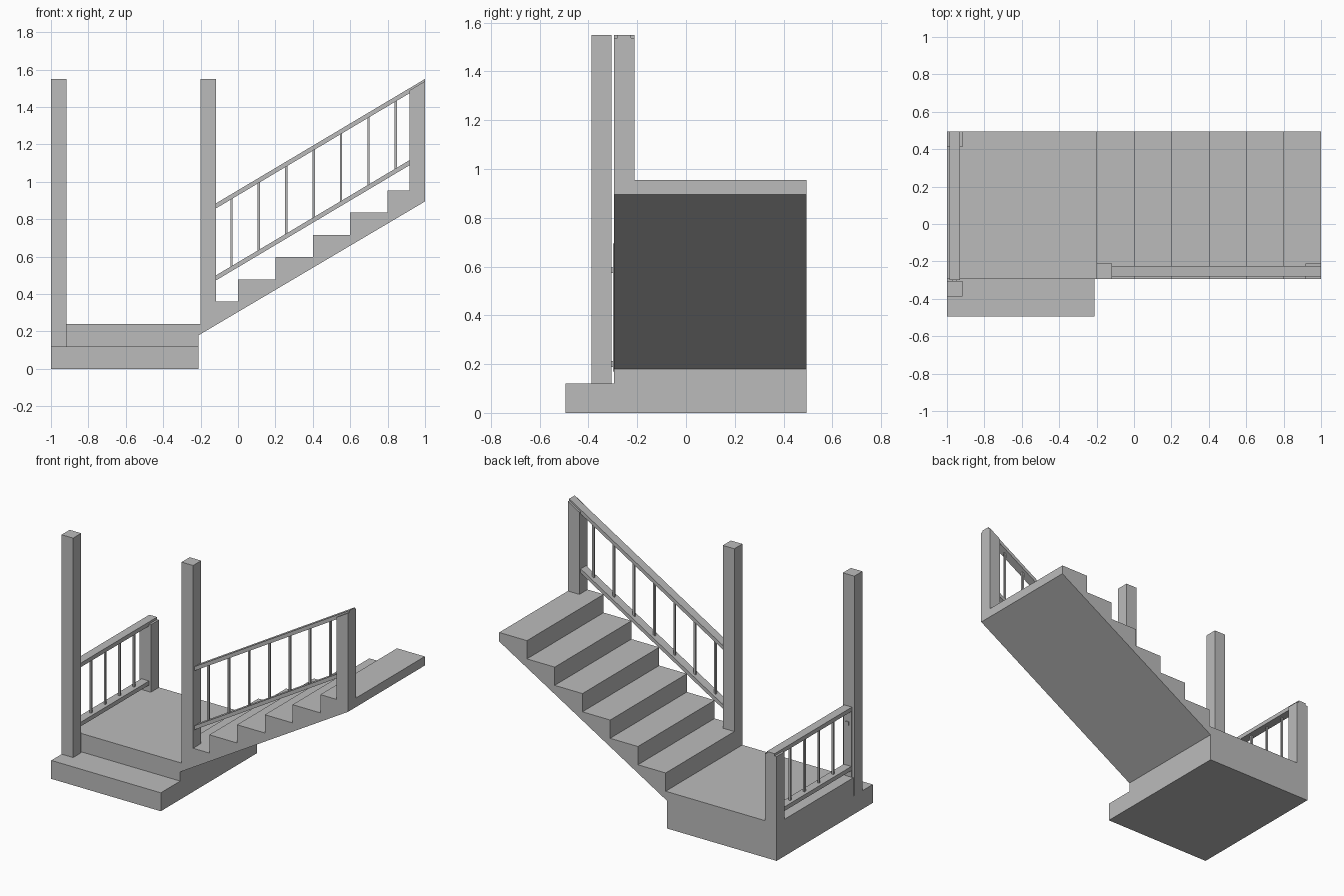
import bpy, bmesh
from mathutils import Vector

cube = bpy.data.objects.get("Cube")
if cube:
    bpy.data.objects.remove(cube, do_unlink=True)

GREY = (0.5, 0.5, 0.5, 1)
mat = bpy.data.materials.new("plain grey")
mat.use_nodes = True
mat.diffuse_color = GREY
mat.node_tree.nodes["Principled BSDF"].inputs["Base Color"].default_value = GREY


def prism(name, profile, y0, y1):
    """Extrude an (x, z) outline from y0 to y1."""
    bm = bmesh.new()
    face = bm.faces.new([bm.verts.new((x, y0, z)) for x, z in profile])
    out = bmesh.ops.extrude_face_region(bm, geom=[face])
    moved = [g for g in out["geom"] if isinstance(g, bmesh.types.BMVert)]
    bmesh.ops.translate(bm, verts=moved, vec=Vector((0, y1 - y0, 0)))
    bmesh.ops.recalc_face_normals(bm, faces=bm.faces)
    mesh = bpy.data.meshes.new(name)
    bm.to_mesh(mesh)
    bm.free()
    mesh.materials.append(mat)
    obj = bpy.data.objects.new(name, mesh)
    bpy.context.collection.objects.link(obj)
    return obj


def box(name, x0, x1, y0, y1, z0, z1):
    return prism(name, [(x0, z0), (x1, z0), (x1, z1), (x0, z1)], y0, y1)


SIDE, BACK = -0.295, 0.495    # depth limits of the landing and flight
POST = 0.083                  # newel post width
RISE, RUN = 0.119, 0.2
FOOT = -0.2                   # where the flight starts
SLOPE = RISE / RUN

# Landing and its lower front step
box("landing", -1, -0.21, SIDE, BACK, 0, 0.24)
box("front_step", -1, -0.21, -BACK, SIDE, 0, 0.12)

# Flight: stepped top with a sloping underside
steps = [(-0.21, 0.18), (-0.21, 0.24), (FOOT, 0.24)]
for i in range(6):
    z = 0.24 + RISE * (i + 1)
    steps += [(FOOT + RUN * i, z), (FOOT + RUN * (i + 1), z)]
steps.append((1, 0.895))
prism("stair_flight", steps, SIDE, BACK)

# Newel posts
box("front_post", -1, -1 + POST, -0.388, -0.305, 0.12, 1.55)
box("stair_foot_post", FOOT, FOOT + POST, SIDE, SIDE + POST, 0.24, 1.55)
box("landing_back_post", -1, -1 + POST, BACK - POST, BACK, 0.24, 0.68)


def rail_z(x):
    """Top of the stair handrail at x."""
    return 1.55 + (x - 1) * SLOPE


px = 1 - POST
prism("stair_head_post", [(px, 0.9), (1, 0.9), (1, rail_z(1) - 0.012),
                          (px, rail_z(px) - 0.012)], SIDE, SIDE + POST)

# Sloping rails and balusters beside the flight
GAP, THICK = 0.385, 0.027
RAIL_Y0, RAIL_Y1 = -0.281, -0.225
mid_y = (RAIL_Y0 + RAIL_Y1) / 2
start = FOOT + POST


def stair_rail(name, end, drop):
    a, b = rail_z(start) - drop, rail_z(end) - drop
    prism(name, [(start, a - THICK), (end, b - THICK), (end, b), (start, a)],
          RAIL_Y0, RAIL_Y1)


stair_rail("stair_handrail", 1, 0)
stair_rail("stair_lower_rail", px, GAP)
R = 0.006
for i in range(7):
    x = -0.035 + 0.1465 * i
    box(f"stair_baluster_{i + 1}", x - R, x + R, mid_y - R, mid_y + R,
        rail_z(x) - GAP - 0.01, rail_z(x) - 0.015)

# Level rails and balusters on the open side of the landing
RX0, RX1, TOP = -0.986, -0.93, 0.695
mid_x = (RX0 + RX1) / 2
box("landing_handrail", RX0, RX1, SIDE, BACK, TOP - THICK, TOP)
box("landing_lower_rail", RX0, RX1, SIDE, BACK - POST,
    TOP - GAP - THICK, TOP - GAP)
for i in range(4):
    y = -0.147 + 0.148 * i
    box(f"landing_baluster_{i + 1}", mid_x - R, mid_x + R, y - R, y + R,
        TOP - GAP - 0.01, TOP - 0.015)

# Thin fixing plate and bolts joining the landing rails to the front post
box("fixing_plate", RX0, RX1, SIDE - 0.005, SIDE, 0.17, TOP)
for i, z in enumerate((0.2, 0.585)):
    box(f"fixing_bolt_{i + 1}", mid_x - 0.012, mid_x + 0.012,
        SIDE - 0.012, SIDE + 0.006, z - 0.012, z + 0.012)
